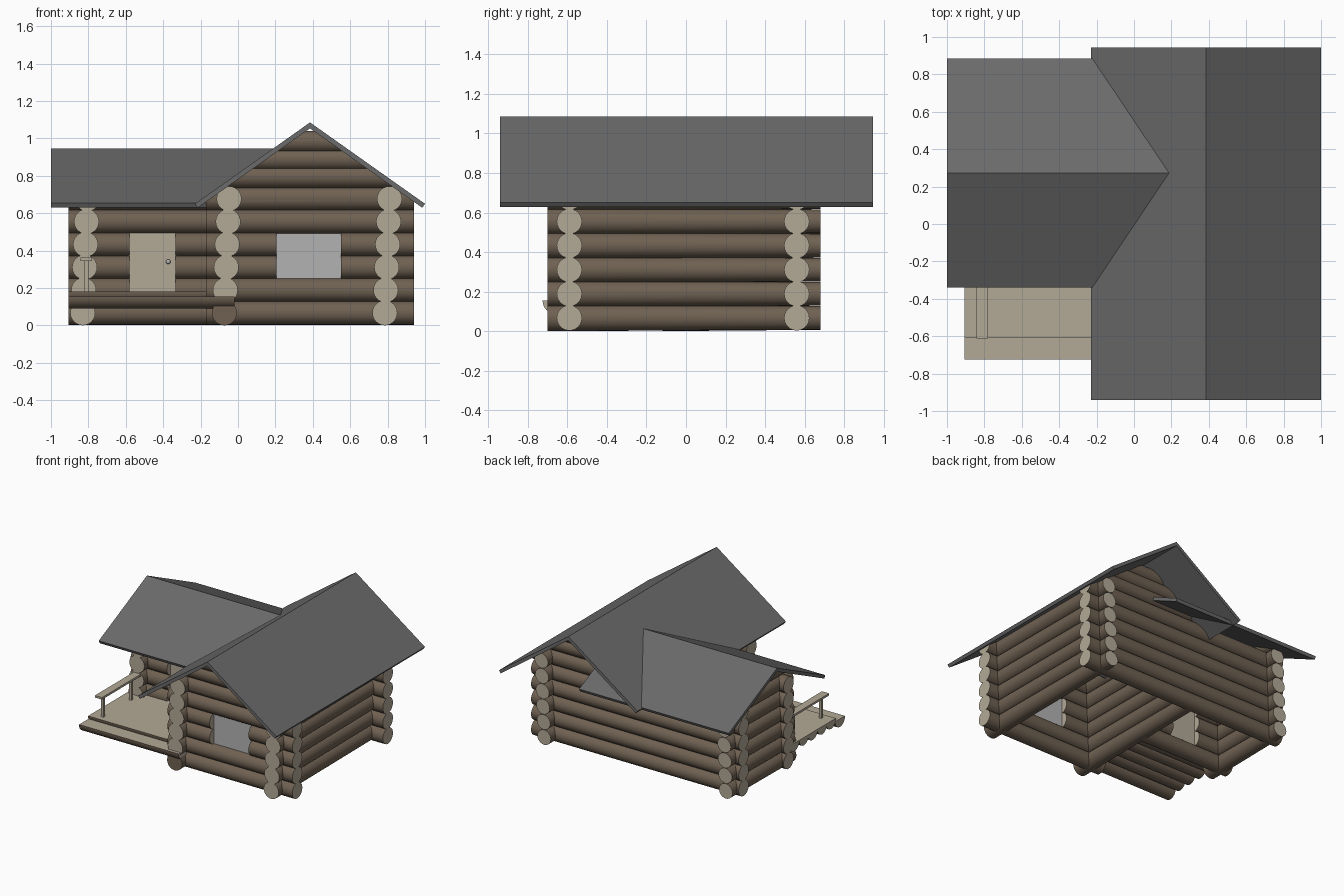
import bpy, bmesh, math
from mathutils import Matrix, Vector

if "Cube" in bpy.data.objects:
    bpy.data.objects.remove(bpy.data.objects["Cube"])


def material(name, rgb):
    m = bpy.data.materials.new(name)
    m.diffuse_color = (*rgb, 1)
    m.use_nodes = True
    m.node_tree.nodes["Principled BSDF"].inputs["Base Color"].default_value = m.diffuse_color
    return m


BARK = material("bark", (0.16, 0.12, 0.085))
WOOD = material("cut_wood", (0.45, 0.40, 0.31))
ROOF = material("roof_grey", (0.145, 0.145, 0.145))
GLASS = material("window_grey", (0.45, 0.45, 0.45))

R, STEP = 0.067, 0.122
LEVELS = [R + STEP * i for i in range(6)]
UPPER = [0.790, 0.885, 0.980]


def finish(bm, name, *mats):
    me = bpy.data.meshes.new(name)
    bm.to_mesh(me)
    bm.free()
    ob = bpy.data.objects.new(name, me)
    bpy.context.collection.objects.link(ob)
    for m in mats:
        me.materials.append(m)
    return ob


def add_log(wall, axis, a, b, off, z, r1=R, r2=R, cuts=(), cap=1):
    """One log along axis from a to b, trimmed by (point, normal) planes."""
    bm = bmesh.new()
    bmesh.ops.create_cone(bm, cap_ends=True, segments=24, radius1=r1, radius2=r2, depth=b - a)
    bm.normal_update()
    for f in bm.faces:
        end = abs(f.normal.z) > 0.9
        f.smooth = not end
        f.material_index = cap if end else 0
    mid = (a + b) / 2
    if axis == 'X':
        rot, pos = Matrix.Rotation(math.pi / 2, 4, 'Y'), (mid, off, z)
    else:
        rot, pos = Matrix.Rotation(-math.pi / 2, 4, 'X'), (off, mid, z)
    bm.transform(Matrix.Translation(pos) @ rot)
    for p, n in cuts:
        res = bmesh.ops.bisect_plane(bm, geom=bm.verts[:] + bm.edges[:] + bm.faces[:],
                                     plane_co=p, plane_no=n, clear_outer=True)
        edges = [e for e in res['geom_cut'] if isinstance(e, bmesh.types.BMEdge) and e.is_boundary]
        if edges:
            for f in bmesh.ops.holes_fill(bm, edges=edges, sides=0)['faces']:
                f.material_index = cap
                f.smooth = False
    bmesh.ops.recalc_face_normals(bm, faces=bm.faces[:])
    tmp = bpy.data.meshes.new("tmp")
    bm.to_mesh(tmp)
    bm.free()
    wall.from_mesh(tmp)
    bpy.data.meshes.remove(tmp)


def box(name, lo, hi, mat):
    bm = bmesh.new()
    bmesh.ops.create_cube(bm, size=1)
    lo, hi = Vector(lo), Vector(hi)
    for v in bm.verts:
        v.co = (lo + hi) / 2 + v.co * (hi - lo)
    return bm and finish(bm, name, mat)


def gable_roof(name, axis, mid, half, z0, z1, a, b, t=0.026):
    """Bent roof slab; returns the two underside planes for trimming logs."""
    ang = math.atan2(z1 - z0, half)
    s, c = math.sin(ang) * t, math.cos(ang) * t
    low = z1 - t / math.cos(ang)
    prof = [(-half, z0), (0, z1), (half, z0), (half - s, z0 - c), (0, low), (-half + s, z0 - c)]
    place = (lambda u, w, z: (mid + u, w, z)) if axis == 'Y' else (lambda u, w, z: (w, mid + u, z))
    bm = bmesh.new()
    ends = [[bm.verts.new(place(u, w, z)) for u, z in prof] for w in (a, b)]
    for e in ends:
        bm.faces.new([e[i] for i in (0, 1, 4, 5)])
        bm.faces.new([e[i] for i in (1, 2, 3, 4)])
    for i in range(6):
        j = (i + 1) % 6
        bm.faces.new((ends[0][i], ends[0][j], ends[1][j], ends[1][i]))
    bmesh.ops.recalc_face_normals(bm, faces=bm.faces[:])
    finish(bm, name, ROOF)
    p = place(0, 0, low)
    return [(p, Vector(place(k * s, 0, c)) - Vector(place(0, 0, 0))) for k in (-1, 1)]


# Roofs
main_cuts = gable_roof("main_roof", 'Y', 0.385, 0.615, 0.65, 1.085, -0.94, 0.945)
wing_cuts = gable_roof("wing_roof", 'X', 0.273, 0.612, 0.655, 0.945, -1.0, 0.33)

# Front wall of the main block, with window opening and gable
bm = bmesh.new()
for i, z in enumerate(LEVELS):
    spans = [(-0.17, 0.205), (0.55, 0.94)] if i in (2, 3) else [(-0.17, 0.94)]
    for a, b in spans:
        add_log(bm, 'X', a, b, -0.59, z, 0.064, 0.064, main_cuts if i == 5 else ())
for z in UPPER:
    add_log(bm, 'X', -0.17, 0.94, -0.59, z, 0.06, 0.06, main_cuts)
finish(bm, "front_wall", BARK, WOOD)

# Back wall with gable
bm = bmesh.new()
for i, z in enumerate(LEVELS):
    add_log(bm, 'X', -0.905, 0.94, 0.56, z, 0.064, 0.064, main_cuts[1:] if i == 5 else ())
for z in UPPER:
    add_log(bm, 'X', -0.17, 0.94, 0.56, z, 0.06, 0.06, main_cuts)
finish(bm, "back_wall", BARK, WOOD)

# Side walls, slightly tapered logs with a slight lean
for name, x0, y0, y1 in (("right_wall", 0.785, -0.70, 0.68),
                         ("middle_wall", -0.073, -0.70, 0.56),
                         ("left_wall", -0.83, -0.12, 0.68)):
    bm = bmesh.new()
    left = name == "left_wall"
    for i, z in enumerate(LEVELS):
        dark = name == "middle_wall" and i == 0
        add_log(bm, 'Y', y0, y1, x0 + 0.005 * i, z, R, 0.06,
                wing_cuts if left and i == 5 else (), 0 if dark else 1)
    if left:
        for z in UPPER[:2]:
            add_log(bm, 'Y', -0.12, 0.68, -0.805, z, 0.06, 0.06, wing_cuts)
    finish(bm, name, BARK, WOOD)

# Wing front wall with door opening
WY = -0.01
bm = bmesh.new()
for i, z in enumerate(LEVELS):
    spans = [(-0.905, -0.58), (-0.335, -0.06)] if i in (1, 2, 3) else [(-0.905, -0.06)]
    for a, b in spans:
        add_log(bm, 'X', a, b, WY, z, 0.064, 0.064)
finish(bm, "wing_front_wall", BARK, WOOD)

# Window, door and knob
box("window_pane", (0.195, -0.60, 0.24), (0.56, -0.58, 0.505), GLASS)
box("door", (-0.585, WY - 0.02, 0.12), (-0.33, WY + 0.01, 0.505), WOOD)
bm = bmesh.new()
bmesh.ops.create_uvsphere(bm, u_segments=12, v_segments=8, radius=0.013)
bm.transform(Matrix.Translation((-0.373, WY - 0.033, 0.34)))
for f in bm.faces:
    f.smooth = True
finish(bm, "door_knob", GLASS)

# Porch of split logs: lower front step, then the deck
bm = bmesh.new()
add_log(bm, 'X', -0.905, -0.02, -0.663, 0.152, 0.062, 0.062, [((0, 0, 0.155), (0, 0, 1))])
for k in range(5):
    add_log(bm, 'X', -0.905, -0.08, -0.55 - 0.003 * (k % 2) + 0.116 * k, 0.177, 0.06, 0.06,
            [((0, 0, 0.18), (0, 0, 1))])
finish(bm, "porch_deck", BARK, WOOD)

# Porch railing
box("porch_rail", (-0.843, -0.612, 0.345), (-0.78, -0.08, 0.362), WOOD)
for n, y in (("front", -0.555), ("rear", -0.20)):
    box(f"rail_post_{n}", (-0.822, y - 0.011, 0.17), (-0.80, y + 0.011, 0.35), WOOD)
